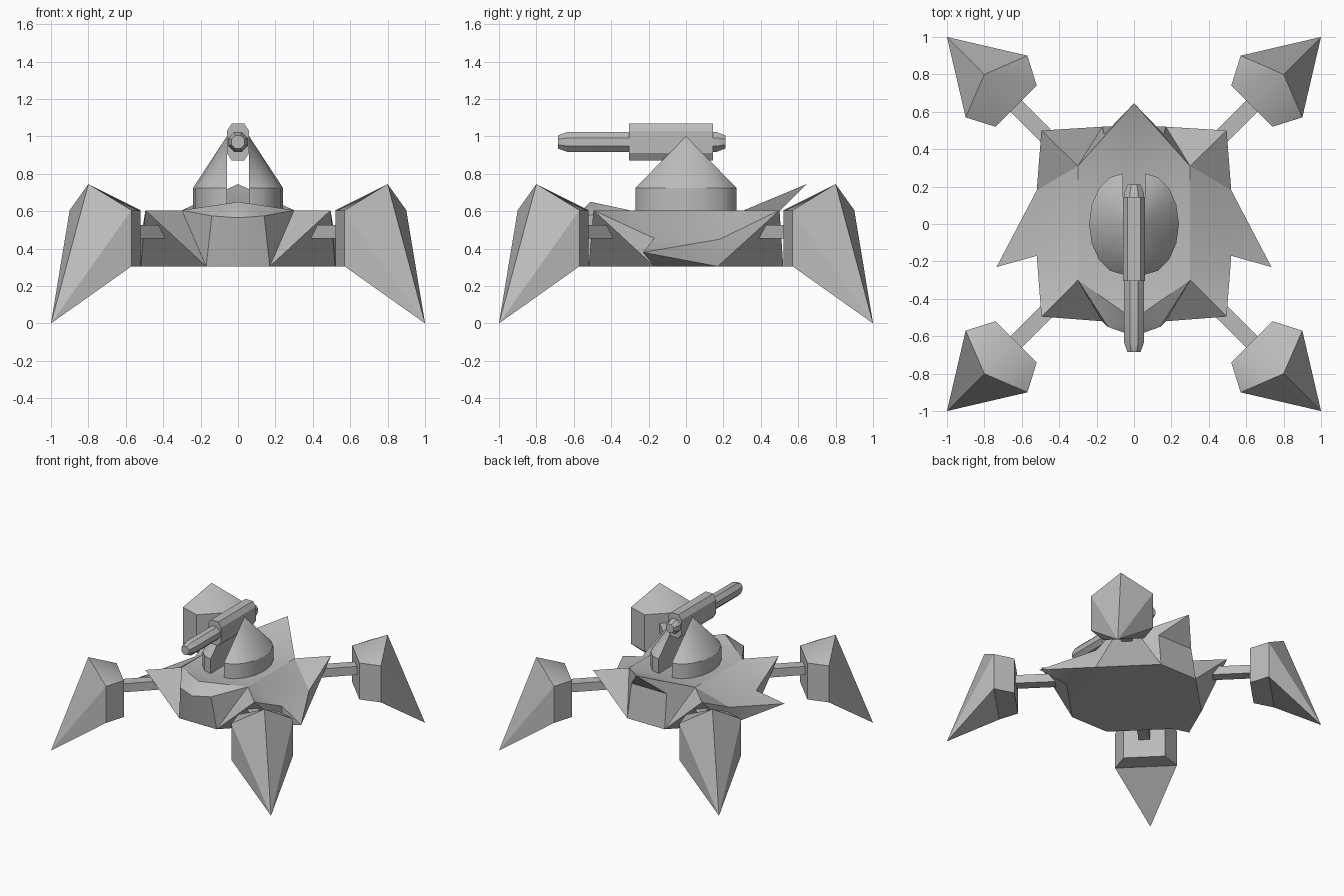
import bpy, bmesh, math
from mathutils import Matrix, Vector

if "Cube" in bpy.data.objects:
    bpy.data.objects.remove(bpy.data.objects["Cube"], do_unlink=True)

GREY = (0.5, 0.5, 0.5, 1.0)
metal = bpy.data.materials.new("plain grey metal")
metal.use_nodes = True
metal.diffuse_color = GREY
metal.node_tree.nodes["Principled BSDF"].inputs["Base Color"].default_value = GREY


def finish(name, bm, angle=30):
    """Turn a bmesh into a shaded, coloured object."""
    bmesh.ops.remove_doubles(bm, verts=bm.verts[:], dist=0.0005)
    bmesh.ops.recalc_face_normals(bm, faces=bm.faces[:])
    mesh = bpy.data.meshes.new(name)
    bm.to_mesh(mesh)
    bm.free()
    mesh.materials.append(metal)
    obj = bpy.data.objects.new(name, mesh)
    bpy.context.collection.objects.link(obj)
    bpy.ops.object.select_all(action='DESELECT')
    obj.select_set(True)
    bpy.context.view_layer.objects.active = obj
    bpy.ops.object.shade_smooth_by_angle(angle=math.radians(angle))
    return obj


def add_faces(bm, points, faces, sx=1, sy=1):
    """Add faces given as strings of point names, flipped by sx and sy."""
    verts = {k: bm.verts.new((p[0] * sx, p[1] * sy, p[2])) for k, p in points.items()}
    for face in faces:
        bm.faces.new([verts[k] for k in face.split()])


def add_rings(bm, rings):
    """Skin a list of closed rings and cap both ends."""
    rows = [[bm.verts.new(p) for p in ring] for ring in rings]
    for a, b in zip(rows, rows[1:]):
        for i in range(len(a)):
            j = (i + 1) % len(a)
            bm.faces.new((a[i], a[j], b[j], b[i]))
    bm.faces.new(rows[0])
    bm.faces.new(rows[-1])


# Hull: one half, mirrored across x = 0
TOP, BASE = 0.605, 0.305
hull = {
    "deck_f": (0, -0.3, TOP), "deck_b": (0, 0.31, TOP),
    "inner_f": (0.3, -0.3, TOP), "inner_b": (0.3, 0.31, TOP),
    "corner_f": (0.495, -0.495, TOP), "corner_b": (0.495, 0.5, TOP),
    "hood": (0, -0.51, 0.65), "nose": (0, -0.6, 0.565), "lip_f": (0.14, -0.55, 0.575),
    "tail": (0, 0.645, 0.745), "under": (0, 0.48, 0.58), "lip_b": (0.16, 0.48, 0.58),
    "mid_f": (0.52, -0.17, 0.455), "mid_b": (0.52, 0.18, 0.45), "fin": (0.735, -0.23, 0.38),
    "base_f": (0.17, -0.52, BASE), "base_b": (0.17, 0.52, BASE),
    "side_f": (0.52, -0.17, BASE), "side_b": (0.52, 0.17, BASE),
    "keel_f": (0, -0.52, BASE), "keel_b": (0, 0.52, BASE),
}
hull_faces = [
    "deck_f inner_f inner_b deck_b",
    # front hood
    "deck_f hood inner_f", "hood lip_f inner_f", "hood nose lip_f",
    "nose keel_f base_f lip_f", "lip_f base_f inner_f",
    # front corner
    "inner_f base_f corner_f", "corner_f base_f side_f",
    "corner_f side_f mid_f", "inner_f corner_f mid_f",
    # flank and drooping fin
    "inner_f mid_f mid_b inner_b", "mid_f fin mid_b", "mid_f side_f fin",
    "fin side_f side_b", "fin side_b mid_b",
    # rear corner
    "mid_b side_b corner_b", "inner_b mid_b corner_b",
    "corner_b side_b base_b", "inner_b corner_b base_b",
    # raised tail
    "inner_b base_b lip_b", "inner_b lip_b tail", "deck_b inner_b tail",
    "tail lip_b under", "under lip_b base_b keel_b",
    "keel_f keel_b base_b side_b side_f base_f",
]
bm = bmesh.new()
for side in (1, -1):
    add_faces(bm, hull, hull_faces, sx=side)
finish("hull", bm, 25)

# Legs: wedge-shaped feet on the four diagonals, each joined by a strut
leg = {
    "peak": (0.8, 0.8, 0.745), "tip": (1, 1, 0),
    "a": (0.57, 0.9, TOP), "b": (0.52, 0.74, TOP), "c": (0.74, 0.52, TOP), "d": (0.9, 0.57, TOP),
    "a0": (0.57, 0.9, BASE), "b0": (0.52, 0.74, BASE),
    "c0": (0.74, 0.52, BASE), "d0": (0.9, 0.57, BASE),
}
leg_faces = [
    "peak a b", "peak b c", "peak c d",
    "a b b0 a0", "b c c0 b0", "c d d0 c0",
    "peak a tip", "a a0 tip", "peak d tip", "d d0 tip",
    "a0 b0 c0 d0", "a0 d0 tip",
]
for sy, end in ((-1, "front"), (1, "back")):
    for sx, side in ((1, "left"), (-1, "right")):
        bm = bmesh.new()
        add_faces(bm, leg, leg_faces, sx, sy)
        finish(f"{end}_{side}_leg", bm)

        bm = bmesh.new()
        turn = Matrix.Rotation(math.atan2(sy, sx), 4, 'Z')
        place = Matrix.Translation((0.52 * sx, 0.52 * sy, 0.49))
        size = Matrix.Diagonal((0.36, 0.085, 0.07, 1))
        bmesh.ops.create_cube(bm, size=1, matrix=place @ turn @ size)
        finish(f"{end}_{side}_strut", bm)

# Turret: two half drums with half cones, leaving a slot for the gun
SLOT, STEPS = 0.06, 8
for side, label in ((1, "left"), (-1, "right")):
    bm = bmesh.new()
    arc = []
    for i in range(STEPS + 1):
        t = math.pi * (i / STEPS - 0.5)
        arc.append((side * (SLOT + 0.18 * math.cos(t)), 0.27 * math.sin(t)))
    add_rings(bm, [[(x, y, z) for x, y in arc] for z in (0.6, 0.725)])
    bm.faces.ensure_lookup_table()
    cap = bm.faces[-1]
    rim = list(cap.verts)
    bm.faces.remove(cap)
    apex = bm.verts.new((side * SLOT, 0, 1.0))
    for i, v in enumerate(rim):
        bm.faces.new((v, rim[(i + 1) % len(rim)], apex))
    finish(f"{label}_turret_half", bm)

# Gun: eight-sided barrel with tapered ends through a tall eight-sided housing
AXIS = 0.97


def octagon(y, radius):
    angles = [math.pi * (i + 0.5) / 4 for i in range(8)]
    return [(radius * math.cos(t), y, AXIS + radius * math.sin(t)) for t in angles]


bm = bmesh.new()
add_rings(bm, [octagon(y, r) for y, r in
               ((-0.685, 0.038), (-0.635, 0.057), (0.165, 0.057), (0.21, 0.038))])
finish("gun_barrel", bm)

quarter = [Vector((0.06, 0.058)), Vector((0.034, 0.098))]
outline = []
for sx, sz in ((1, 1), (-1, 1), (-1, -1), (1, -1)):
    corner = quarter if sx * sz > 0 else quarter[::-1]
    outline += [(p.x * sx, AXIS + p.y * sz) for p in corner]
bm = bmesh.new()
add_rings(bm, [[(x, y, z) for x, z in outline] for y in (-0.305, 0.145)])
finish("gun_housing", bm)
